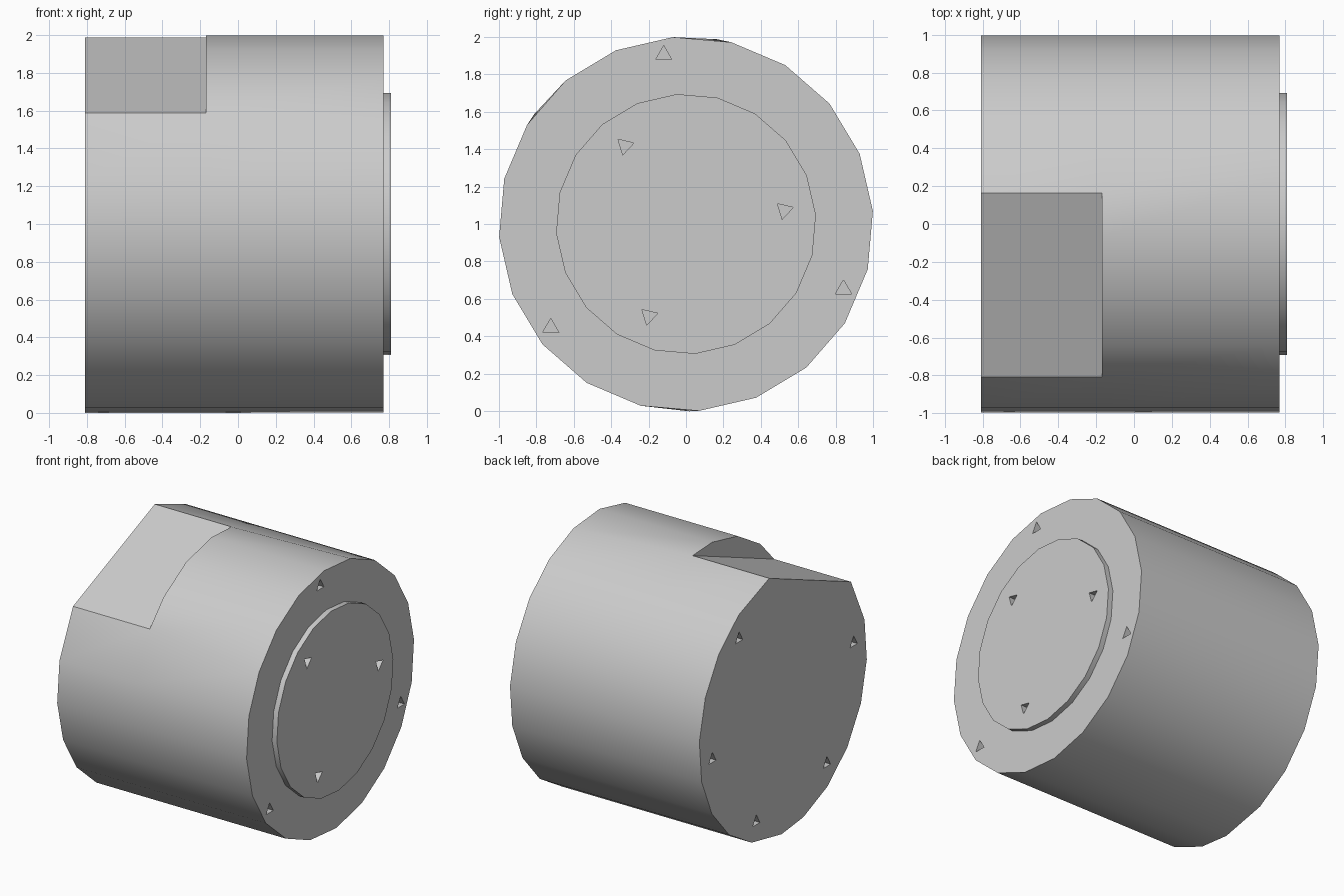
import bpy
import bmesh
from math import cos, sin, radians

if "Cube" in bpy.data.objects:
    bpy.data.objects.remove(bpy.data.objects["Cube"])

SIDES = 20
LEFT, STEP, RIGHT, DISC = -0.81, -0.17, 0.77, 0.81

grey = bpy.data.materials.new("plain grey")
grey.use_nodes = True
color = (0.6, 0.6, 0.6, 1)
grey.diffuse_color = color
grey.node_tree.nodes["Principled BSDF"].inputs["Base Color"].default_value = color


def polar(x, radius, degrees):
    """Point around the long axis, degrees counted from +y towards +z."""
    a = radians(degrees)
    return (x, radius * cos(a), 1 + radius * sin(a))


def ring(bm, x, radius, angles):
    return [bm.verts.new(polar(x, radius, a)) for a in angles]


def bridge(bm, a, b, closed=True):
    n = len(a)
    for i in range(n if closed else n - 1):
        j = (i + 1) % n
        bm.faces.new((a[i], a[j], b[j], b[i]))


def finish(bm, name):
    bmesh.ops.recalc_face_normals(bm, faces=bm.faces)
    mesh = bpy.data.meshes.new(name)
    bm.to_mesh(mesh)
    bm.free()
    obj = bpy.data.objects.new(name, mesh)
    bpy.context.collection.objects.link(obj)
    mesh.materials.append(grey)
    return obj


def prism(bm, x0, x1, radius, angles):
    a, b = ring(bm, x0, radius, angles), ring(bm, x1, radius, angles)
    bridge(bm, a, b)
    bm.faces.new(a)
    bm.faces.new(b)
    return a + b


# Drum, starting at the lower lip of the flat so the last three points lie over it
angles = [148 + 18 * i for i in range(SIDES)]
nudged = list(angles)
nudged[0], nudged[7], nudged[16] = 144, 271, 440.5
bm = bmesh.new()
right = ring(bm, RIGHT, 1, angles)
middle = ring(bm, STEP, 1, nudged)
left = ring(bm, LEFT, 1, nudged[:17])
bridge(bm, right, middle)
bridge(bm, middle[:17], left, closed=False)
bm.faces.new(right)
bm.faces.new(left)
bm.faces.new((middle[0], middle[16], left[16], left[0]))   # flat
bm.faces.new(middle[16:] + middle[:1])                     # step wall
drum = finish(bm, "drum")

# Raised end disc
bm = bmesh.new()
prism(bm, RIGHT, DISC, 0.695, [4 + 18 * i for i in range(SIDES)])
disc = finish(bm, "end_disc")

# Triangular sockets: (end x, ring radius, socket angles, triangle turn)
sockets = [
    (RIGHT, 0.91, [97.5 + 120 * i for i in range(3)], 90),
    (DISC, 0.53, [8 + 120 * i for i in range(3)], 17),
    (LEFT, 0.85, [172 + 60 * i for i in range(5)], 90),
]
bm = bmesh.new()
for x, radius, places, turn in sockets:
    for place in places:
        verts = prism(bm, x - 0.07, x + 0.07, 0.05, [turn + 120 * k for k in range(3)])
        _, y, z = polar(0, radius, place)
        bmesh.ops.translate(bm, verts=verts, vec=(0, y, z - 1))
cutter = finish(bm, "socket_cutter")
cutter.hide_render = True

for obj in (drum, disc):
    bpy.ops.object.select_all(action='DESELECT')
    obj.select_set(True)
    bpy.context.view_layer.objects.active = obj
    mod = obj.modifiers.new("sockets", 'BOOLEAN')
    mod.operation = 'DIFFERENCE'
    mod.solver = 'EXACT'
    mod.object = cutter
    bpy.ops.object.modifier_apply(modifier=mod.name)
    bpy.ops.object.shade_smooth_by_angle(angle=radians(30))

bpy.data.objects.remove(cutter)
